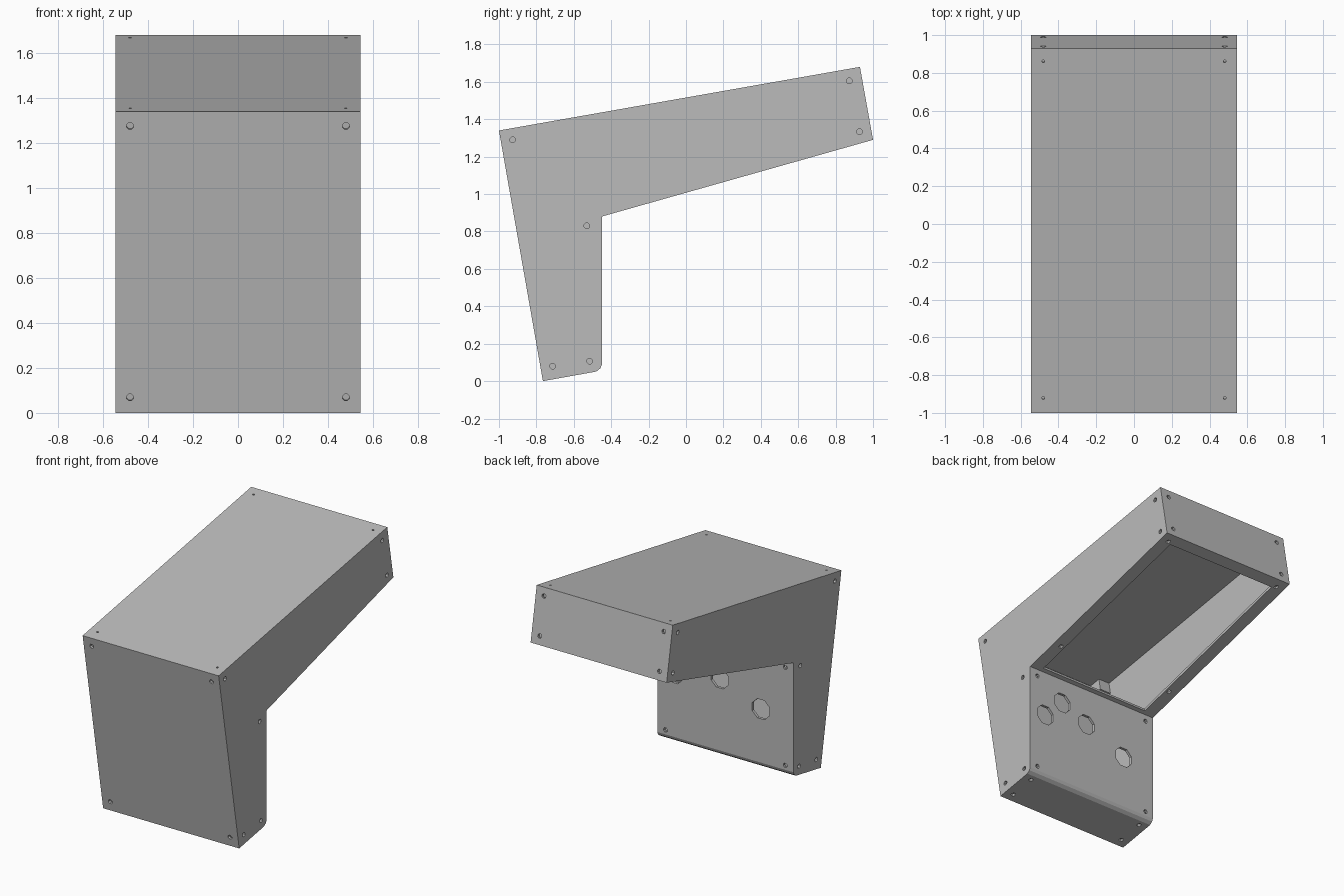
import bpy, bmesh, math
from mathutils import Vector, Matrix

if "Cube" in bpy.data.objects:
    bpy.data.objects.remove(bpy.data.objects["Cube"])

HALF_W = 0.545   # half width of the case
T = 0.02         # sheet thickness

grey = bpy.data.materials.new("case_grey")
grey.diffuse_color = (0.5, 0.5, 0.5, 1)
grey.use_nodes = True
grey.node_tree.nodes["Principled BSDF"].inputs["Base Color"].default_value = grey.diffuse_color

# side outline (y, z), clockwise from the top front corner
A, B, C, D, E, F = [Vector(p) for p in (
    (-1, 1.34), (0.93, 1.68), (1.0, 1.29), (-0.45, 0.88), (-0.45, 0.056), (-0.765, 0))]
CORNERS = [A, B, C, D, E, F]


def make_object(name, bm):
    bmesh.ops.recalc_face_normals(bm, faces=bm.faces[:])
    mesh = bpy.data.meshes.new(name)
    bm.to_mesh(mesh)
    bm.free()
    mesh.materials.append(grey)
    obj = bpy.data.objects.new(name, mesh)
    bpy.context.collection.objects.link(obj)
    return obj


def prism(name, pts, half):
    bm = bmesh.new()
    left = [bm.verts.new((-half, p[0], p[1])) for p in pts]
    right = [bm.verts.new((half, p[0], p[1])) for p in pts]
    bm.faces.new(left)
    bm.faces.new(right[::-1])
    n = len(pts)
    for i in range(n):
        j = (i + 1) % n
        bm.faces.new((left[i], left[j], right[j], right[i]))
    return make_object(name, bm)


def inward(p, q):
    d = (q - p).normalized()
    return Vector((d.y, -d.x))


def inset(pts, t):
    out = []
    for i, p in enumerate(pts):
        n1 = inward(pts[i - 1], p)
        n2 = inward(p, pts[(i + 1) % len(pts)])
        out.append(p + (n1 + n2) * (t / (1 + n1.dot(n2))))
    return out


def cut(target, cutter):
    cutter.hide_render = True
    mod = target.modifiers.new("cut", 'BOOLEAN')
    mod.operation = 'DIFFERENCE'
    mod.solver = 'EXACT'
    mod.object = cutter
    bpy.context.view_layer.objects.active = target
    bpy.ops.object.modifier_apply(modifier=mod.name)
    bpy.data.objects.remove(cutter, do_unlink=True)


# hollow sheet case with a rounded lower back corner
outline = [A, B, C, D, (-0.45, 0.088), (-0.458, 0.068), (-0.48, 0.051), F]
case = prism("case_shell", outline, HALF_W)
cut(case, prism("cavity_cutter", inset(CORNERS, T), HALF_W - T))

# large opening in the underside
n = inward(C, D)
s, e = D.lerp(C, 0.02), D.lerp(C, 0.945)
cut(case, prism("opening_cutter", [s - n * 0.05, s + n * 0.04, e + n * 0.04, e - n * 0.05], 0.45))

# screw holes and the four round socket holes
holes = bmesh.new()


def hole(pos, normal, radius):
    rot = Vector(normal).to_track_quat('Z', 'Y').to_matrix().to_4x4()
    turn = Matrix.Rotation(math.pi / 8, 4, 'Z')
    bmesh.ops.create_cone(holes, cap_ends=True, segments=8, radius1=radius, radius2=radius,
                          depth=0.06, matrix=Matrix.Translation(pos) @ rot @ turn)


def edge_holes(p, q, distances, radius=0.016):
    d, n = (q - p).normalized(), inward(p, q)
    for dist in distances:
        c = p + d * dist
        for x in (-0.48, 0.48):
            hole((x, c.x, c.y), (0, n.x, n.y), radius)


edge_holes(A, B, (0.08, 1.89), 0.008)
edge_holes(B, C, (0.06, 0.335))
edge_holes(D, C, (0.26, 1.44))
edge_holes(D, E, (0.05, 0.76))
edge_holes(F, E, (0.06, 0.25))
edge_holes(F, A, (0.07, 1.295))

side_screws = [(-0.927, 1.29, 10), (0.873, 1.605, 10), (0.927, 1.333, 10),
               (-0.53, 0.83, 0), (-0.515, 0.107, 10), (-0.713, 0.08, 10)]
for y, z, _ in side_screws:
    for x in (-HALF_W, HALF_W):
        hole((x, y, z), (1, 0, 0), 0.016)

for x, z in ((0.41, 0.55), (0.26, 0.70), (0.045, 0.61), (-0.285, 0.475)):
    hole((x, -0.45, z), (0, 1, 0), 0.075)
cut(case, make_object("hole_cutter", holes))

# blocks inside the corners that take the screws
blocks = bmesh.new()
for i, (y, z, angle) in enumerate(side_screws):
    size = 0.09 if i == 0 else 0.07
    for sign in (-1, 1):
        x = sign * (HALF_W - T - size / 2)
        bmesh.ops.create_cube(blocks, size=size, matrix=Matrix.Translation((x, y, z))
                              @ Matrix.Rotation(math.radians(angle), 4, 'X'))
make_object("corner_blocks", blocks)
